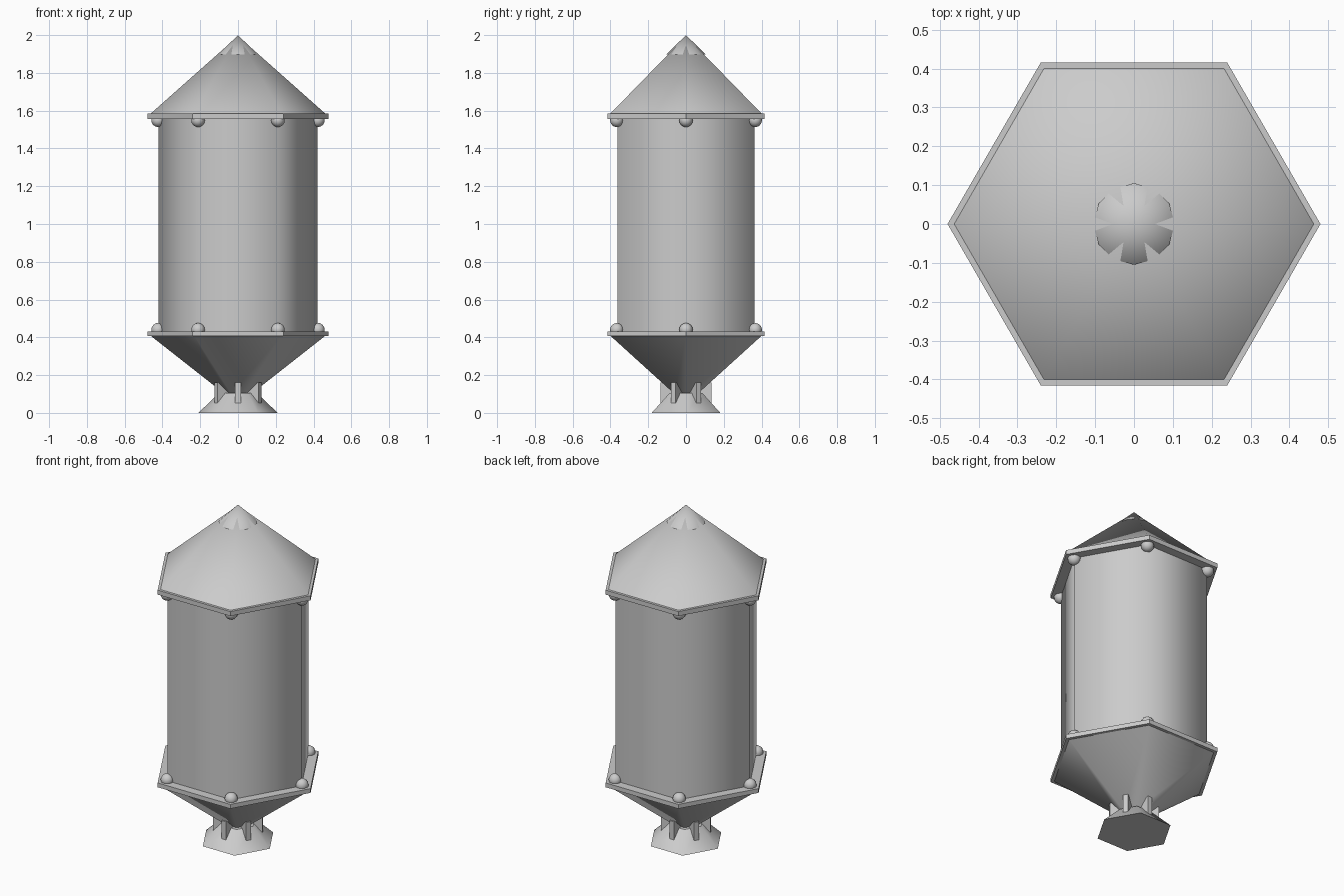
import bpy, bmesh
from math import radians, cos, sin, tau
from mathutils import Matrix

if "Cube" in bpy.data.objects:
    bpy.data.objects.remove(bpy.data.objects["Cube"])


def finish(name, bm, smooth=True):
    bmesh.ops.recalc_face_normals(bm, faces=bm.faces)
    # smooth sides, crisp flat caps
    for f in bm.faces:
        cap = abs(f.normal.z) > 0.99
        f.smooth = smooth and not cap
        if cap:
            for e in f.edges:
                e.smooth = False
    me = bpy.data.meshes.new(name)
    bm.to_mesh(me)
    bm.free()
    ob = bpy.data.objects.new(name, me)
    bpy.context.collection.objects.link(ob)
    return ob


def tier(name, z0, z1, r0, r1, sides=6, smooth=True, turn=0):
    """Prism, frustum or cone between two heights, first corner at +x."""
    bm = bmesh.new()
    rings = []
    for z, r in ((z0, r0), (z1, r1)):
        n = sides if r > 0 else 1
        rings.append([bm.verts.new((r * cos(tau * i / sides + turn),
                                    r * sin(tau * i / sides + turn), z)) for i in range(n)])
    for ring in rings:
        if len(ring) > 2:
            bm.faces.new(ring)
    a, b = rings
    for i in range(sides):
        j = (i + 1) % sides
        bm.faces.new((a[i], a[j], b[0]) if len(b) == 1 else (a[i], a[j], b[j], b[i]))
    return finish(name, bm, smooth)


# Foot and lower funnel
tier("foot", 0, 0.105, 0.21, 0.10)
tier("lower_funnel", 0.10, 0.408, 0.07, 0.462)

# Main hexagonal body between two rim plates
tier("lower_plate", 0.406, 0.432, 0.48, 0.48, smooth=False)
tier("body", 0.42, 1.57, 0.42, 0.42)
tier("upper_plate", 1.557, 1.584, 0.48, 0.48, smooth=False)

# Roof and round cap
tier("roof", 1.583, 1.995, 0.464, 0)
tier("roof_cap", 1.897, 2.0, 0.105, 0, sides=12)

# Fins bridging the foot and the funnel
for i in range(6):
    bm = bmesh.new()
    bmesh.ops.create_cube(bm, size=1, matrix=(
        Matrix.Rotation(radians(30 + 60 * i), 4, 'Z')
        @ Matrix.Translation((0.0875, 0, 0.105))
        @ Matrix.Diagonal((0.095, 0.03, 0.11, 1))))
    finish(f"fin_{i + 1}", bm, smooth=False)

# Rivets at the body corners
for level, z in (("lower", 0.44), ("upper", 1.549)):
    for i in range(6):
        a = tau * i / 6
        bm = bmesh.new()
        bmesh.ops.create_uvsphere(bm, u_segments=12, v_segments=8, radius=0.036,
                                  matrix=Matrix.Translation((0.423 * cos(a), 0.423 * sin(a), z)))
        finish(f"{level}_rivet_{i + 1}", bm)
